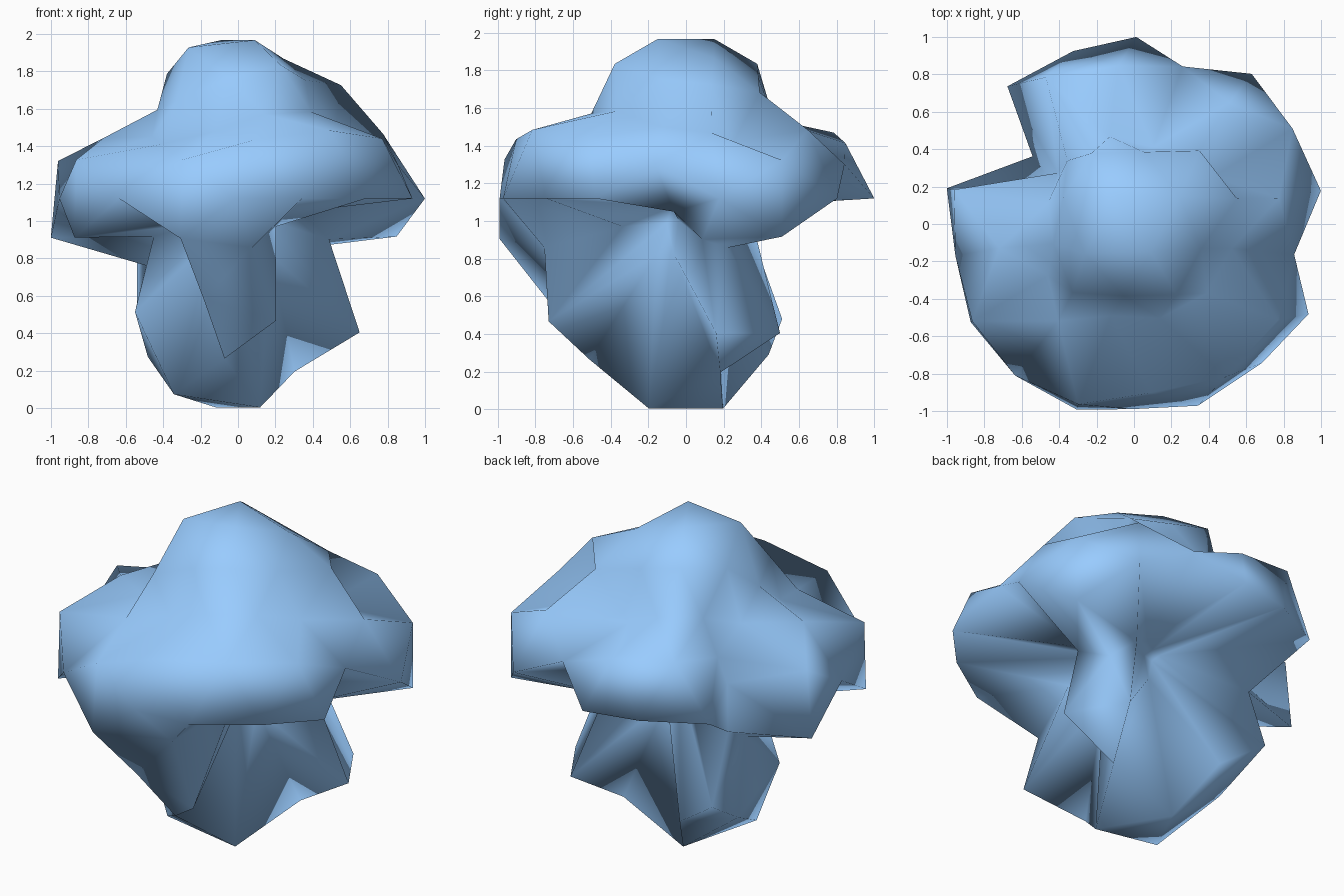
import bpy, bmesh, math
from mathutils import Vector

if "Cube" in bpy.data.objects:
    bpy.data.objects.remove(bpy.data.objects["Cube"])

CENTRE = Vector((0, 0, 1.12))
TURN = 31                 # the ball is turned about z

# Rings of a coarse triangulated ball: elevation, azimuth, radii above, radii below.
# Each ring repeats its azimuth by symmetry (two or four points).
RINGS = [
    (78.4, 90, (.865, .865), (1.14, 1.14)),                      # crown / foot
    (69.1, 0, (.80, .865), (.99, 1.12)),
    (58.8, 51, (.75, .78, .75, .74), (.30, .99, 1.0, .35)),
    (58.3, 90, (.84, .84), (.975, .35)),
    (46.9, 17.2, (.77, .65, .72, .83), (.98, .83, .30, .98)),    # shoulders / right fin
    (40.8, 74.5, (.64, .65, .69, .71), (.16, .98, 1.0, .20)),
    (35.3, 45, (.52, .58, .62, .66), (.16, .62, .93, .20)),
    (31.7, 0, (.58, .63), (.50, .25)),
    (23.8, 20.9, (.90, .80, .72, .86), (.52, .50, .25, .54)),
    (20.9, 90, (.98, 1.02), (.16, .42)),                         # lobes / gaps beneath
    (19.1, 64.7, (.90, .52, .96, .98), (.16, .69, .80, .14)),
    (11.6, 41.8, (.90, 1.0, 1.03, .89), (.20, 1.04, 1.06, .35)),
    (11.6, 0, (1.01, 1.03), (1.01, 1.04)),
    (0, 58.3, (1.0, .50, .99, 1.05), ()),                        # rim
    (0, 78.4, (.98, 1.0, 1.03, 1.01), ()),
    (0, 20.9, (1.02, .97, 1.03, 1.015), ()),
]


def direction(az, el):
    a, e = math.radians(az + TURN), math.radians(el)
    return Vector((math.cos(e) * math.cos(a), math.cos(e) * math.sin(a), math.sin(e)))


def azimuths(az):
    if az in (0, 90):
        return [az, az + 180]
    return [az, 180 - az, 180 + az, -az]


# Ball: all points at radius 1, joined into triangles
bm = bmesh.new()
reach = {}
for el, az, above, below in RINGS:
    for side, radii in ((1, above), (-1, below)):
        for a, r in zip(azimuths(az), radii):
            reach[bm.verts.new(direction(a, side * el))] = r
bmesh.ops.convex_hull(bm, input=bm.verts[:])
bmesh.ops.recalc_face_normals(bm, faces=bm.faces[:])

# Lobes: push each point out or pull it in
for v, r in reach.items():
    v.co = CENTRE + v.co * r
for f in bm.faces:
    f.smooth = True

mesh = bpy.data.meshes.new("lobed_body")
bm.to_mesh(mesh)
bm.free()
body = bpy.data.objects.new("lobed_body", mesh)
bpy.context.collection.objects.link(body)

# Light blue surface
blue = bpy.data.materials.new("light_blue")
blue.diffuse_color = (0.319, 0.604, 1.0, 1)
blue.use_nodes = True
blue.node_tree.nodes["Principled BSDF"].inputs["Base Color"].default_value = blue.diffuse_color
mesh.materials.append(blue)
